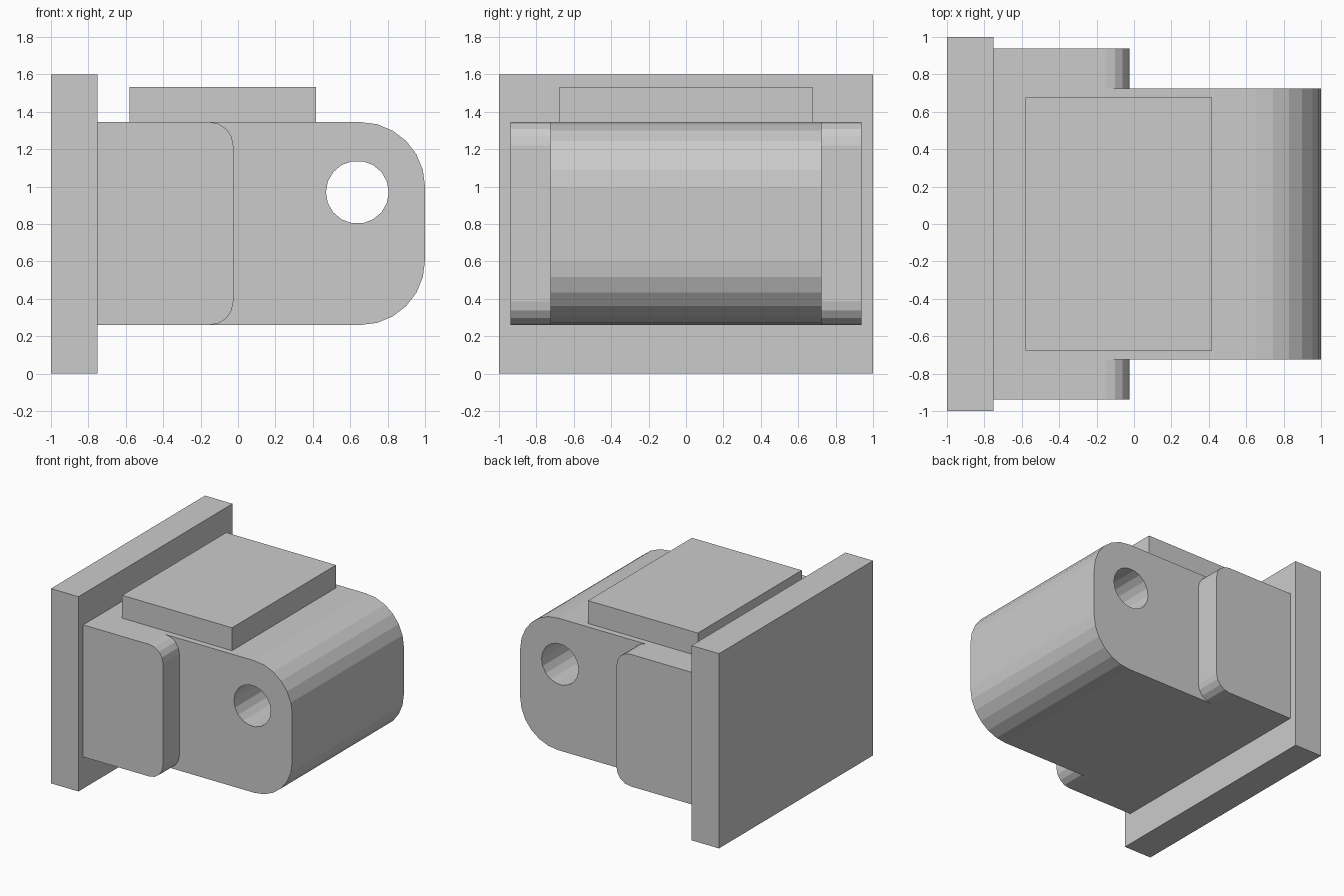
import bpy, bmesh
from math import sin, cos, pi

if "Cube" in bpy.data.objects:
    bpy.data.objects.remove(bpy.data.objects["Cube"])

BOTTOM, TOP = 0.26, 1.345
BODY_Y, CHEEK_Y = 0.725, 0.938


def finish(name, bm):
    bmesh.ops.recalc_face_normals(bm, faces=bm.faces)
    mesh = bpy.data.meshes.new(name)
    bm.to_mesh(mesh)
    bm.free()
    obj = bpy.data.objects.new(name, mesh)
    bpy.context.collection.objects.link(obj)
    return obj


def prism(name, profile, y0, y1):
    """Extrude an x-z outline from y0 to y1."""
    bm = bmesh.new()
    face = bm.faces.new([bm.verts.new((x, y0, z)) for x, z in profile])
    ext = bmesh.ops.extrude_face_region(bm, geom=[face])["geom"]
    verts = [v for v in ext if isinstance(v, bmesh.types.BMVert)]
    bmesh.ops.translate(bm, verts=verts, vec=(0, y1 - y0, 0))
    return finish(name, bm)


def box(name, x0, x1, y0, y1, z0, z1):
    return prism(name, [(x0, z0), (x1, z0), (x1, z1), (x0, z1)], y0, y1)


def arc(cx, cz, r, start, sweep, steps):
    return [(cx + r * cos(start + sweep * i / steps),
             cz + r * sin(start + sweep * i / steps)) for i in range(steps + 1)]


def rounded_end(x0, x1, r, steps):
    """Outline with both corners on the +x side rounded."""
    return ([(x0, TOP), (x0, BOTTOM)]
            + arc(x1 - r, BOTTOM + r, r, -pi / 2, pi / 2, steps)
            + arc(x1 - r, TOP - r, r, 0, pi / 2, steps))


# Mounting plate and raised top pad
box("back_plate", -1, -0.75, -1, 1, 0, 1.6)
box("top_pad", -0.58, 0.418, -0.675, 0.675, TOP, 1.533)

# Main block with rounded nose
body = prism("main_block", rounded_end(-0.75, 1, 0.345, 6), -BODY_Y, BODY_Y)

# Pin hole through the nose
cutter = prism("pin_hole_cutter", arc(0.638, 0.97, 0.168, 0, 2 * pi, 18)[:-1], -1.2, 1.2)
cutter.hide_render = True
cut = body.modifiers.new("pin_hole", "BOOLEAN")
cut.operation = "DIFFERENCE"
cut.solver = "EXACT"
cut.object = cutter
bpy.context.view_layer.objects.active = body
bpy.ops.object.modifier_apply(modifier=cut.name)
bpy.data.objects.remove(cutter)

# Side cheeks
for side, label in ((-1, "front"), (1, "rear")):
    prism(label + "_cheek", rounded_end(-0.75, -0.025, 0.125, 4),
          side * BODY_Y, side * CHEEK_Y)
